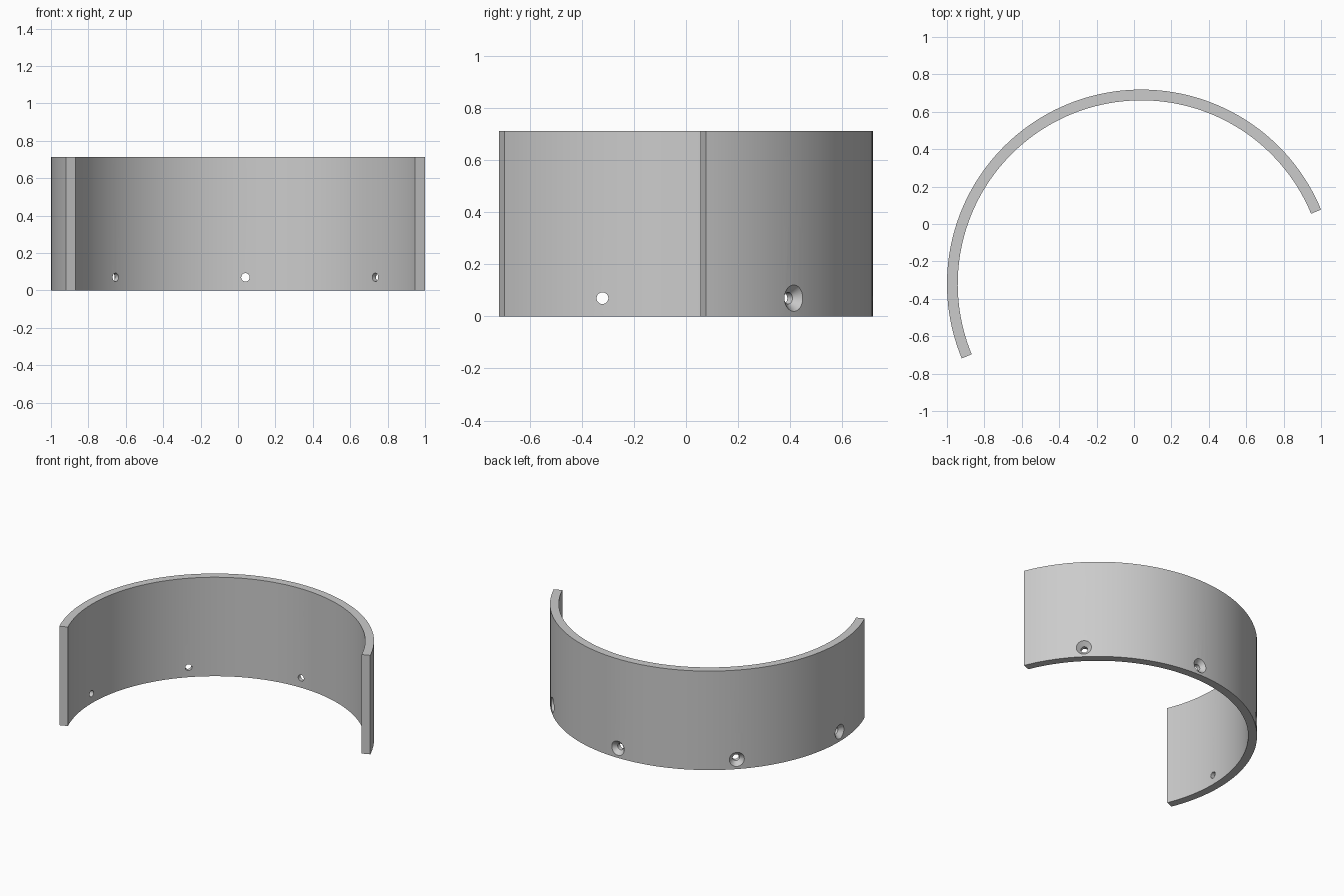
import bpy, bmesh
from math import radians, cos, sin, pi
from mathutils import Matrix, Vector

old = bpy.data.objects.get("Cube")
if old:
    bpy.data.objects.remove(old, do_unlink=True)

OUTER, INNER, HEIGHT = 1.0396, 0.982, 0.713
CENTRE = Vector((0.0396, -0.3209, 0))
START, SWEEP = radians(22.5), pi
HOLE_Z, HOLE_R, SINK_R, SINK_DEPTH = 0.07, 0.0225, 0.051, 0.03

grey = bpy.data.materials.new("plain grey")
grey.use_nodes = True
colour = (0.6, 0.6, 0.6, 1)
grey.diffuse_color = colour
grey.node_tree.nodes["Principled BSDF"].inputs["Base Color"].default_value = colour


def revolve(name, profile, angle, steps, matrix, closed):
    """Spin a closed (radius, height) profile about z, then place it."""
    bm = bmesh.new()
    verts = [bm.verts.new((r, 0, z)) for r, z in profile]
    face = bm.faces.new(verts)
    geom = [face, *face.edges, *verts]
    if closed:
        geom = list(face.edges) + verts
        bm.faces.remove(face)
    result = bmesh.ops.spin(bm, geom=geom, cent=(0, 0, 0), axis=(0, 0, 1),
                            angle=angle, steps=steps, use_merge=closed)
    if not closed:
        # Close the starting end of the strip
        if not any(all(abs(v.co.y) < 1e-6 and v.co.x > 0 for v in f.verts) for f in bm.faces):
            bm.faces.new(verts)
    bmesh.ops.remove_doubles(bm, verts=bm.verts, dist=1e-5)
    bmesh.ops.recalc_face_normals(bm, faces=bm.faces)
    bm.transform(matrix)
    mesh = bpy.data.meshes.new(name)
    bm.to_mesh(mesh)
    bm.free()
    mesh.materials.append(grey)
    obj = bpy.data.objects.new(name, mesh)
    bpy.context.collection.objects.link(obj)
    return obj


# Half-ring wall
wall = revolve("curved_wall",
               [(INNER, 0), (OUTER, 0), (OUTER, HEIGHT), (INNER, HEIGHT)],
               SWEEP, 90,
               Matrix.Translation(CENTRE) @ Matrix.Rotation(START, 4, 'Z'), False)

# Countersunk screw holes, cut radially
over = 0.02
drill = [(0, INNER - over), (HOLE_R, INNER - over), (HOLE_R, OUTER - SINK_DEPTH),
         (SINK_R, OUTER), (SINK_R, OUTER + over), (0, OUTER + over)]
bpy.context.view_layer.objects.active = wall
wall.select_set(True)
for degrees in (45, 90, 135, 180):
    a = radians(degrees)
    place = (Matrix.Translation(CENTRE + Vector((0, 0, HOLE_Z)))
             @ Vector((cos(a), sin(a), 0)).to_track_quat('Z', 'Y').to_matrix().to_4x4())
    cutter = revolve("hole_cutter", drill, 2 * pi, 32, place, True)
    cutter.hide_render = True
    cut = wall.modifiers.new("screw_hole", 'BOOLEAN')
    cut.operation, cut.solver, cut.object = 'DIFFERENCE', 'EXACT', cutter
    bpy.ops.object.modifier_apply(modifier=cut.name)
    bpy.data.objects.remove(cutter, do_unlink=True)

bpy.ops.object.shade_smooth_by_angle(angle=radians(30))
